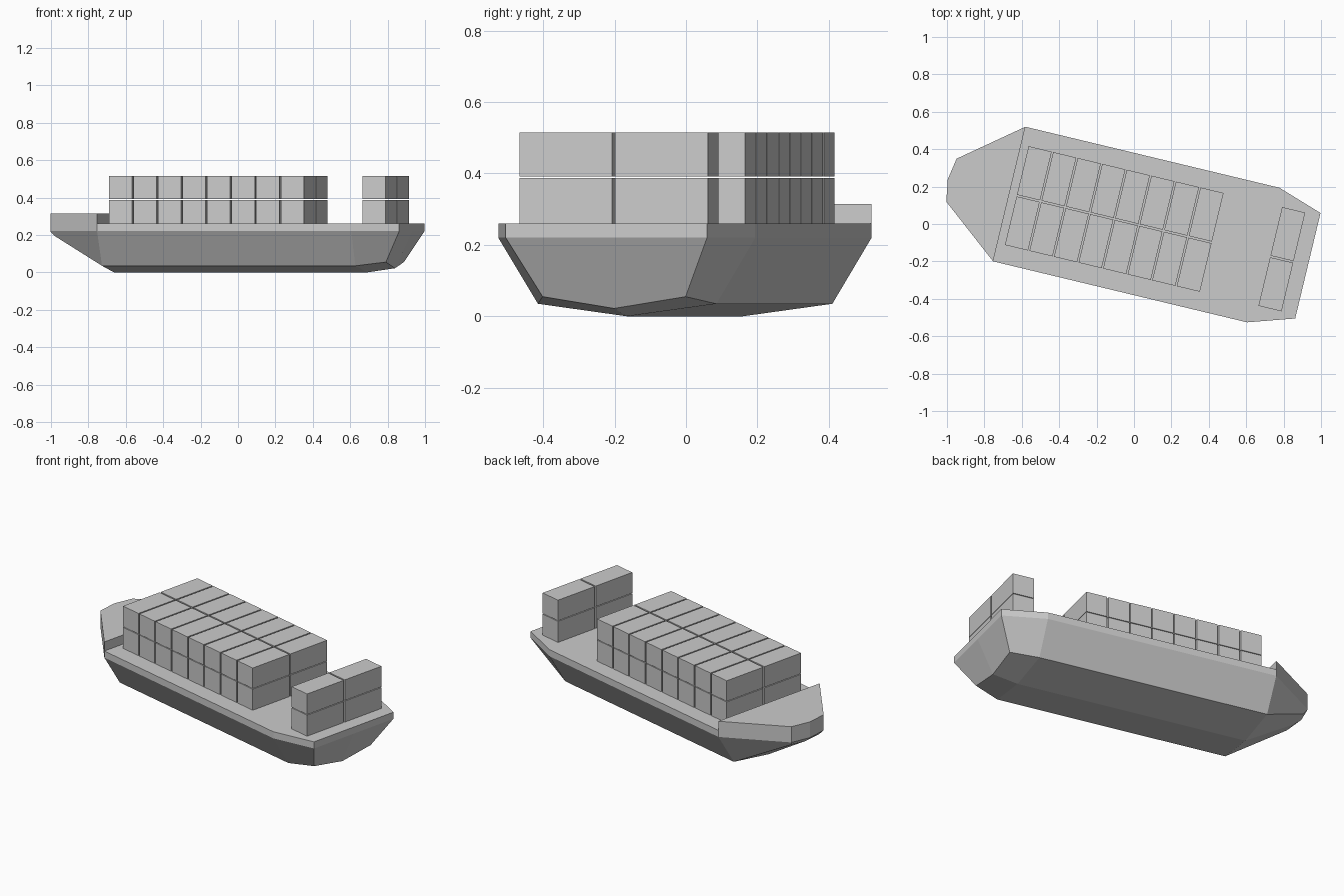
import bpy, bmesh, math
from mathutils import Matrix, Vector

cube = bpy.data.objects.get("Cube")
if cube:
    bpy.data.objects.remove(cube, do_unlink=True)

# One plain grey for everything
GREY = (0.6, 0.6, 0.6, 1.0)
grey = bpy.data.materials.new("plain_grey")
grey.use_nodes = True
grey.diffuse_color = GREY
for node in grey.node_tree.nodes:
    if node.type == "BSDF_PRINCIPLED":
        node.inputs["Base Color"].default_value = GREY

HEADING = Matrix.Rotation(math.radians(-13.5), 4, "Z")
DECK, RIM, BOW_TOP = 0.26, 0.22, 0.315


def finish(name, bm):
    """Turn the part to the ship's heading and add it to the scene."""
    bmesh.ops.recalc_face_normals(bm, faces=bm.faces)
    bm.transform(HEADING)
    mesh = bpy.data.meshes.new(name)
    bm.to_mesh(mesh)
    bm.free()
    mesh.materials.append(grey)
    obj = bpy.data.objects.new(name, mesh)
    bpy.context.scene.collection.objects.link(obj)
    return obj


def box(name, lo, hi):
    lo, hi = Vector(lo), Vector(hi)
    bm = bmesh.new()
    bmesh.ops.create_cube(bm, size=1)
    bm.transform(Matrix.Translation((lo + hi) / 2) @ Matrix.Diagonal((*(hi - lo), 1)))
    return finish(name, bm)


# Hull stations: deck centre x, deck side (x, y), chine (x, y, z), keel (x, z)
STATIONS = [
    (-1.024, (-1.004, 0.118), (-0.985, 0.10, 0.195), (-0.985, 0.185)),
    (-0.686, (-0.686, 0.370), (-0.686, 0.257, 0.035), (-0.682, 0.0)),
    (0.711, (0.711, 0.370), (0.707, 0.257, 0.035), (0.712, 0.0)),
    (0.956, (0.956, 0.290), (0.863, 0.206, 0.055), (0.863, 0.022)),
]


def build_hull():
    bm = bmesh.new()
    for side in (1, -1):
        rings = []
        for centre, (sx, sy), (cx, cy, cz), (kx, kz) in STATIONS:
            points = [(centre, 0, DECK), (sx, side * sy, DECK), (sx, side * sy, RIM),
                      (cx, side * cy, cz), (kx, 0, kz)]
            rings.append([bm.verts.new(p) for p in points])
        for a, b in zip(rings, rings[1:]):
            for i in range(4):
                bm.faces.new((a[i], a[i + 1], b[i + 1], b[i]))
        # Pointed bow end and flat transom
        for ring, station in ((rings[0], STATIONS[0]), (rings[-1], STATIONS[-1])):
            mid = bm.verts.new((station[0], 0, RIM))
            bm.faces.new((ring[0], ring[1], ring[2], mid))
            bm.faces.new((mid, ring[2], ring[3], ring[4]))
    bmesh.ops.remove_doubles(bm, verts=bm.verts, dist=0.001)
    return finish("hull", bm)


def build_bow_deck():
    tip, (bx, by) = STATIONS[0][:2]
    rx, ry = STATIONS[1][1]
    outline = [(rx, ry), (bx, by), (tip, 0), (bx, -by), (rx, -ry)]
    bm = bmesh.new()
    base = bm.faces.new([bm.verts.new((x, y, DECK)) for x, y in outline])
    top = bmesh.ops.extrude_face_region(bm, geom=[base], use_keep_orig=True)
    verts = [g for g in top["geom"] if isinstance(g, bmesh.types.BMVert)]
    bmesh.ops.translate(bm, verts=verts, vec=(0, 0, BOW_TOP - DECK))
    return finish("raised_bow_deck", bm)


build_hull()
build_bow_deck()

# Cargo containers: eight bays amidships and one bay at the stern
WIDTH, PITCH, LENGTH = 0.127, 0.135, 0.267
bays = [-0.645 + i * PITCH for i in range(8)] + [0.749]
for bay, x in enumerate(bays):
    for row, y in (("right", -0.27), ("left", 0.006)):
        for tier, (low, high) in enumerate(((DECK, 0.387), (0.391, 0.515))):
            box(f"container_{bay + 1}_{row}_{tier + 1}",
                (x, y, low), (x + WIDTH, y + LENGTH, high))
